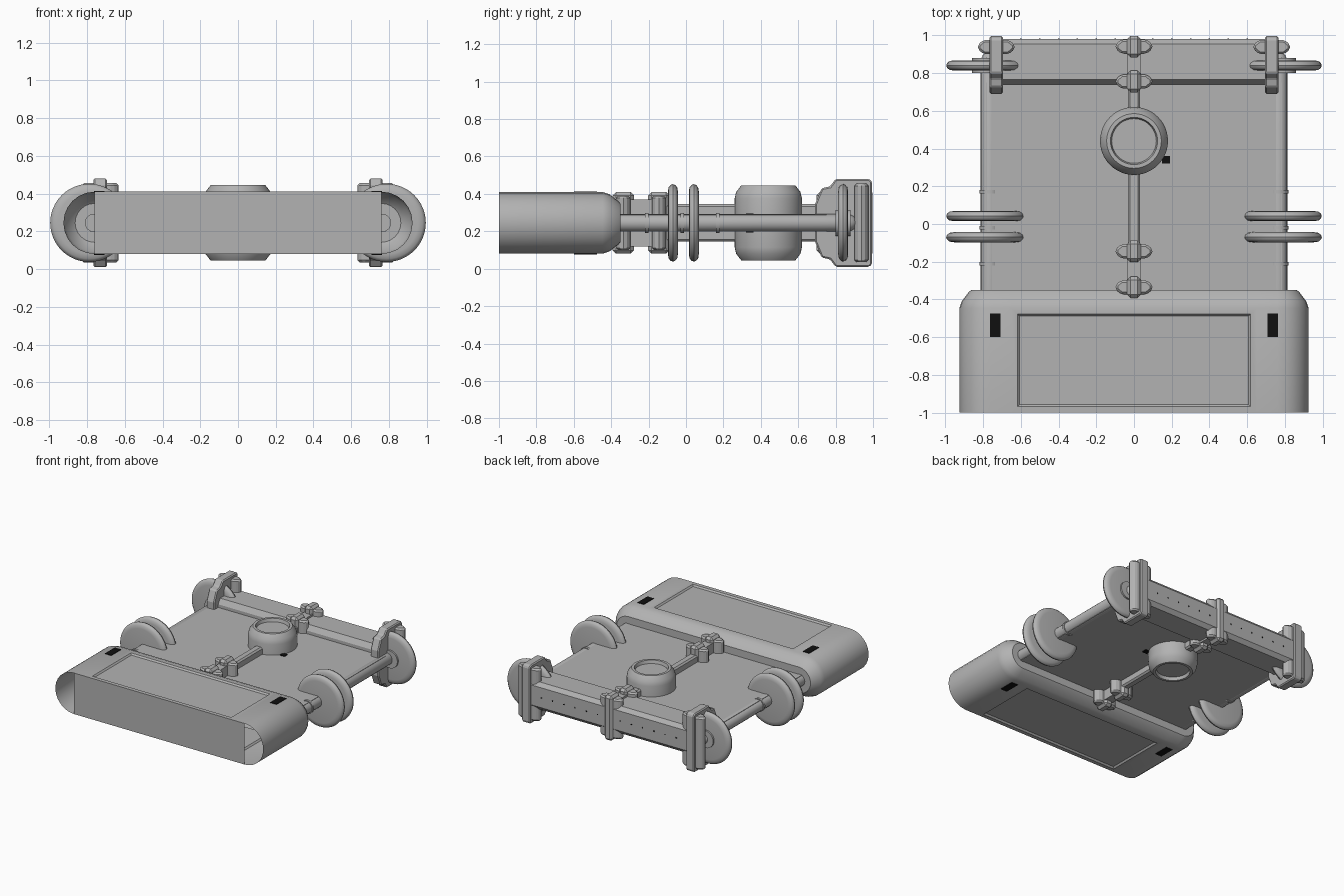
import bpy, bmesh, math
from mathutils import Matrix

cube = bpy.data.objects.get("Cube")
if cube:
    bpy.data.objects.remove(cube, do_unlink=True)

MID = 0.245  # height of the horizontal symmetry plane


def material(name, value):
    m = bpy.data.materials.new(name)
    m.use_nodes = True
    colour = (value, value, value, 1)
    m.diffuse_color = colour
    m.node_tree.nodes["Principled BSDF"].inputs["Base Color"].default_value = colour
    return m


GREY = material("hull grey", 0.45)
BLACK = material("vent black", 0.005)


def finish(name, bm, mat=GREY, bevel=0, smooth=True):
    bmesh.ops.recalc_face_normals(bm, faces=bm.faces)
    mesh = bpy.data.meshes.new(name)
    bm.to_mesh(mesh)
    bm.free()
    ob = bpy.data.objects.new(name, mesh)
    bpy.context.collection.objects.link(ob)
    mesh.materials.append(mat)
    if bevel:
        mod = ob.modifiers.new("Bevel", 'BEVEL')
        mod.width = bevel
        mod.segments = 1
    if smooth:
        bpy.ops.object.select_all(action='DESELECT')
        ob.select_set(True)
        bpy.context.view_layer.objects.active = ob
        bpy.ops.object.shade_smooth_by_angle(angle=math.radians(32))
    return ob


def box(name, x, y, z, mat=GREY, bevel=0):
    """Box from (min, max) pairs."""
    bm = bmesh.new()
    bmesh.ops.create_cube(bm, size=1)
    for v in bm.verts:
        for i, (lo, hi) in enumerate((x, y, z)):
            v.co[i] = (lo + hi) / 2 + v.co[i] * (hi - lo)
    return finish(name, bm, mat, bevel, smooth=False)


def prism(name, points, lo, hi, axis, bevel=0):
    """Extrude a profile: (y, z) points along x, or (x, y) points along z."""
    bm = bmesh.new()
    place = (lambda a, b, d: (d, a, b)) if axis == 'x' else (lambda a, b, d: (a, b, d))
    ends = [[bm.verts.new(place(a, b, d)) for a, b in points] for d in (lo, hi)]
    skin(bm, ends)
    bm.faces.new(ends[0])
    bm.faces.new(ends[1])
    return finish(name, bm, GREY, bevel, smooth=False)


def skin(bm, rings):
    for a, b in zip(rings, rings[1:]):
        n = len(a)
        for i in range(n):
            j = (i + 1) % n
            bm.faces.new((a[i], a[j], b[j], b[i]))


def lathe(name, profile, centre, axis='z', steps=40):
    """Spin (radius, offset) points around an axis through the centre."""
    bm = bmesh.new()
    rings = [[bm.verts.new((r * math.cos(math.tau * i / steps),
                            r * math.sin(math.tau * i / steps), h))
              for i in range(steps)] for r, h in profile]
    skin(bm, rings)
    bm.faces.new(rings[0])
    bm.faces.new(rings[-1])
    if axis == 'y':
        bm.transform(Matrix.Rotation(-math.pi / 2, 4, 'X'))
    bm.transform(Matrix.Translation(centre))
    return finish(name, bm)


# Front hull: rounded shell with open side ends and a flat front panel
def hull_ring(bm, y, shrink):
    r = 0.165 - shrink
    right = []
    for i in range(13):
        a = -math.pi / 2 + math.pi * i / 12
        right.append((0.76 + r * math.cos(a), r * math.sin(a)))
    half = [(0.65, -r)] + right + [(0.65, r)]
    outline = half + [(-x, -z) for x, z in half]
    return [bm.verts.new((x, y, MID + z)) for x, z in outline]


bm = bmesh.new()
rings = [hull_ring(bm, y, s) for y, s in
         ((-1, 0), (-0.445, 0), (-0.41, 0.012), (-0.36, 0.05), (-0.35, 0.062))]
skin(bm, rings)
bm.faces.new(rings[-1])
front = rings[0]
bm.faces.new([front[i] for i in (0, 1, 13, 14, 15, 16, 28, 29)])
bmesh.ops.recalc_face_normals(bm, faces=bm.faces)
# Recessed panels on the upper and lower hull
panels = [f for f in bm.faces if abs(f.normal.z) > 0.99 and f.calc_area() > 0.6]
bmesh.ops.inset_individual(bm, faces=panels, thickness=0.045, depth=0)
bmesh.ops.inset_individual(bm, faces=panels, thickness=0.015, depth=-0.012)
finish("front_hull", bm)

# Dark vents above and below
for side in (-1, 1):
    for z in (0.08, 0.41):
        x = side * 0.735
        box("hull_vent", (x - 0.028, x + 0.028), (-0.6, -0.475),
            (z - 0.004, z + 0.004), BLACK)
for z in (0.198, 0.292):
    box("deck_port", (0.148, 0.19), (0.32, 0.36), (z - 0.004, z + 0.004), BLACK)

# Flat deck and central spine
box("deck", (-0.785, 0.785), (-0.36, 0.75), (0.2, 0.29))
box("spine", (-0.032, 0.032), (-0.37, 0.8), (0.145, 0.345), bevel=0.012)

# Rear crossbar with chamfered section
half = [(0.74, 0.07), (0.765, 0.11), (0.955, 0.11), (0.98, 0.08)]
section = [(y, MID + z) for y, z in half] + [(y, MID - z) for y, z in reversed(half)]
prism("rear_crossbar", section, -0.72, 0.72, 'x')
for i in range(13):
    x = -0.6 + 0.1 * i
    if abs(x) > 0.05:
        box("crossbar_rivet", (x - 0.004, x + 0.004), (0.979, 0.983),
            (MID - 0.004, MID + 0.004), BLACK)


# Vertical post with a long hexagonal plan
def hex_post(name, x, y, low, high, reach=0.098):
    plan = [(reach, 0.012), (reach - 0.032, 0.038), (0.032 - reach, 0.038), (-reach, 0.012)]
    plan += [(a, -b) for a, b in reversed(plan)]
    prism(name, [(x + a, y + b) for a, b in plan], low, high, 'z', bevel=0.012)


# Spine clamps
for y, height in ((-0.335, 0.165), (-0.145, 0.165), (0.755, 0.165), (0.94, 0.18)):
    hex_post("clamp_ears", 0, y, MID - height + 0.02, MID + height - 0.02)
    box("clamp_block", (-0.036, 0.036), (y - 0.057, y + 0.057),
        (MID - height, MID + height), bevel=0.018)
for y0, y1 in ((-0.335, -0.145), (0.755, 0.94)):
    box("clamp_bridge", (-0.036, 0.036), (y0, y1), (0.12, 0.37))

# Central drum with recessed ends
rim = [(0.118, 0.175), (0.125, 0.2), (0.145, 0.2), (0.172, 0.165), (0.18, 0.13)]
lathe("central_drum", rim + [(r, -h) for r, h in reversed(rim)], (0, 0.44, MID), steps=48)

# Parts repeated on both sides
bracket = [(0.69, 0.1), (0.725, 0.185), (0.77, 0.195), (0.8, 0.235), (0.98, 0.235), (0.995, 0.22)]
bracket = [(y, MID + z) for y, z in bracket] + [(y, MID - z) for y, z in reversed(bracket)]
disc = [(0.165, 0.027), (0.19, 0.023), (0.203, 0.012), (0.207, 0)]
disc = disc + [(r, -h) for r, h in reversed(disc[:-1])]
for side, word in ((1, "left"), (-1, "right")):
    x = side * 0.73
    prism(word + "_rear_bracket", bracket, x - 0.036, x + 0.036, 'x', bevel=0.008)
    hex_post(word + "_bracket_post", x, 0.938, 0.035, 0.455)
    # Edge tube with a domed tip and collars
    x = side * 0.765
    lathe(word + "_edge_tube", [(0.047, -0.36), (0.047, 0.87), (0.036, 0.895), (0.015, 0.912)],
          (x, 0, MID), 'y', 20)
    for y in (-0.21, -0.02, 0.17):
        lathe(word + "_tube_collar", [(0.054, -0.009), (0.054, 0.009)], (x, y, MID), 'y', 20)
    # Thin rounded discs
    for y in (-0.07, 0.042, 0.84):
        lathe(word + "_disc", disc, (side * 0.788, y, MID), 'y', 48)
    # Hub on the rear disc
    lathe(word + "_hub", [(0.07, -0.04), (0.07, 0.04)], (side * 0.788, 0.84, MID), 'y', 24)
